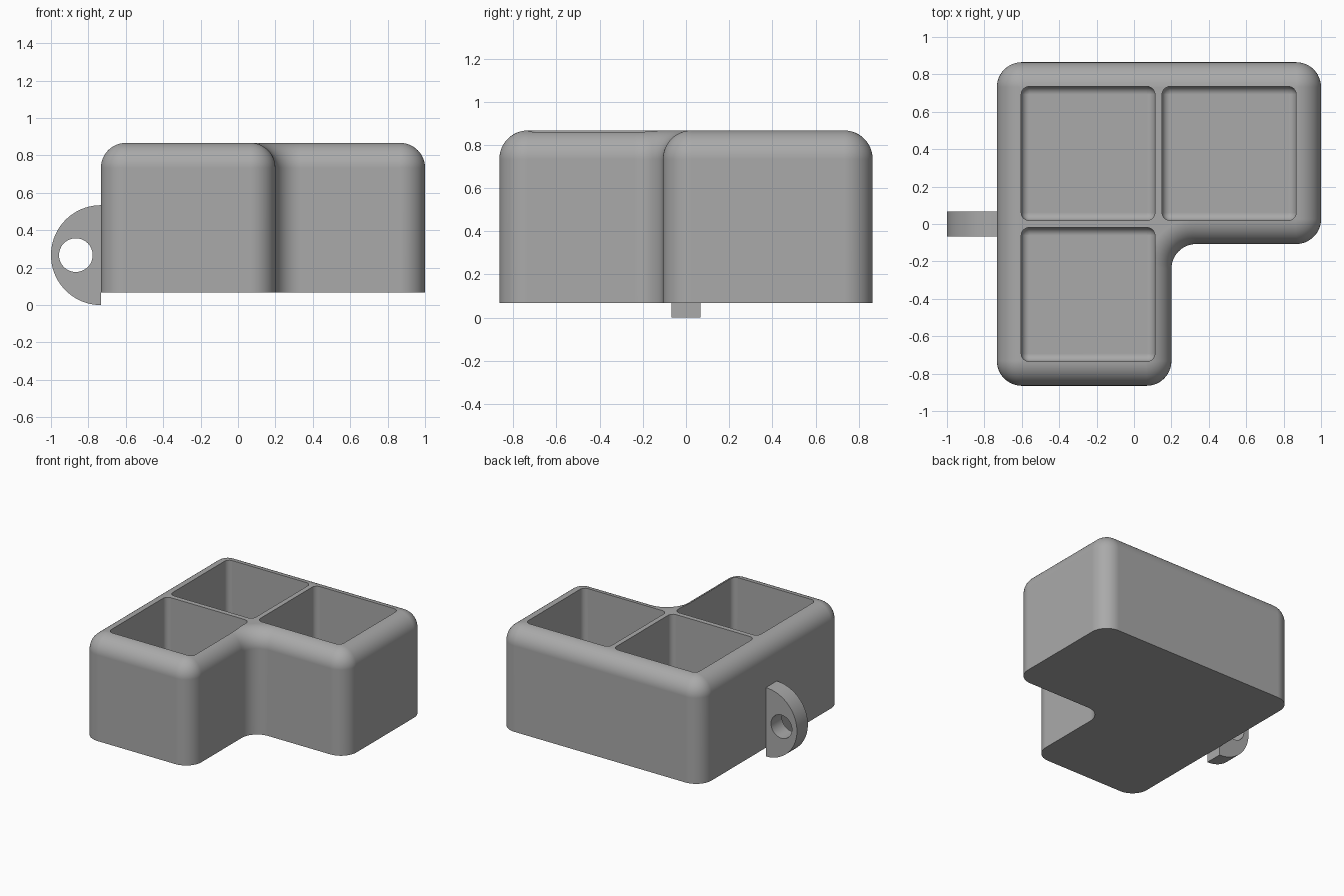
import bpy, bmesh
from math import sin, cos, pi
from mathutils import Vector

cube = bpy.data.objects.get("Cube")
if cube:
    bpy.data.objects.remove(cube)

grey = bpy.data.materials.new("plain grey")
grey.use_nodes = True
grey.diffuse_color = (0.4, 0.4, 0.4, 1)
grey.node_tree.nodes["Principled BSDF"].inputs["Base Color"].default_value = grey.diffuse_color


def outline(corners, r, inset, steps=12):
    """Right-angled counter-clockwise outline with rounded corners, moved inward."""
    points = []
    for i, corner in enumerate(corners):
        p, before = Vector(corner), Vector(corners[i - 1])
        after = Vector(corners[(i + 1) % len(corners)])
        e1, e2 = (p - before).normalized(), (after - p).normalized()
        n1, n2 = Vector((e1.y, -e1.x)), Vector((e2.y, -e2.x))
        centre = p + (e2 - e1) * r
        reach = r - inset if e1.cross(e2) > 0 else -(r + inset)
        for k in range(steps + 1):
            t = k / steps * pi / 2
            points.append(centre + (n1 * cos(t) + n2 * sin(t)) * reach)
    return points


def make_object(name, rings):
    """Skin a stack of equal-sized rings, listed from low to high."""
    bm = bmesh.new()
    loops = [[bm.verts.new(p) for p in ring] for ring in rings]
    for low, high in zip(loops, loops[1:]):
        for i in range(len(low)):
            j = (i + 1) % len(low)
            bm.faces.new((low[i], low[j], high[j], high[i]))
    bm.faces.new(loops[0][::-1])
    bm.faces.new(loops[-1])
    bmesh.ops.remove_doubles(bm, verts=bm.verts, dist=0.0001)
    bmesh.ops.recalc_face_normals(bm, faces=bm.faces)
    mesh = bpy.data.meshes.new(name)
    bm.to_mesh(mesh)
    bm.free()
    mesh.materials.append(grey)
    obj = bpy.data.objects.new(name, mesh)
    bpy.context.collection.objects.link(obj)
    return obj


def cut_and_smooth(obj, cutters):
    bpy.ops.object.select_all(action='DESELECT')
    bpy.context.view_layer.objects.active = obj
    obj.select_set(True)
    for cutter in cutters:
        mod = obj.modifiers.new("cut", 'BOOLEAN')
        mod.operation, mod.solver, mod.object = 'DIFFERENCE', 'EXACT', cutter
        bpy.ops.object.modifier_apply(modifier=mod.name)
        bpy.data.objects.remove(cutter)
    bpy.ops.object.shade_smooth_by_angle(angle=pi / 6)
    weighted = obj.modifiers.new("even shading", 'WEIGHTED_NORMAL')
    weighted.keep_sharp = True


def box(x0, x1, y0, y1):
    return [(x0, y0), (x1, y0), (x1, y1), (x0, y1)]


def level(points, z):
    return [(p.x, p.y, z) for p in points]


# L-shaped body with a rounded top rim
BASE, TOP, R = 0.067, 0.867, 0.133
shape = [(-0.733, -0.865), (0.2, -0.865), (0.2, -0.107),
         (1, -0.107), (1, 0.865), (-0.733, 0.865)]
rings = [level(outline(shape, R, 0), BASE)]
for k in range(13):
    t = k / 12 * pi / 2
    rings.append(level(outline(shape, R, R * (1 - cos(t))), TOP - R + R * sin(t)))
body = make_object("tray_body", rings)

# Three square wells with rounded corners and floors
FLOOR, r = 0.2, 0.042
wells = []
for x0, x1, y0, y1 in ((-0.603, 0.112, 0.019, 0.735),
                       (0.15, 0.867, 0.019, 0.735),
                       (-0.603, 0.112, -0.735, -0.019)):
    shape = box(x0, x1, y0, y1)
    rings = []
    for k in range(7):
        t = k / 6 * pi / 2
        rings.append(level(outline(shape, r, r * (1 - sin(t)), 6), FLOOR + r * (1 - cos(t))))
    rings.append(level(outline(shape, r, 0, 6), TOP + 0.1))
    wells.append(make_object("well_cutter", rings))
cut_and_smooth(body, wells)


# Half-round hanging tab with a hole
def disc_ring(cx, cz, radius, y, start, sweep, count):
    return [(cx + radius * cos(start + sweep * k / count), y,
             cz + radius * sin(start + sweep * k / count)) for k in range(count + 1)]


tab = make_object("hanging_tab", [disc_ring(-0.733, 0.267, 0.267, y, pi / 2, pi, 48)
                                  for y in (-0.067, 0.067)])
hole = make_object("hole_cutter", [disc_ring(-0.867, 0.267, 0.09, y, 0, 2 * pi, 48)[:-1]
                                   for y in (-0.2, 0.2)])
cut_and_smooth(tab, [hole])
